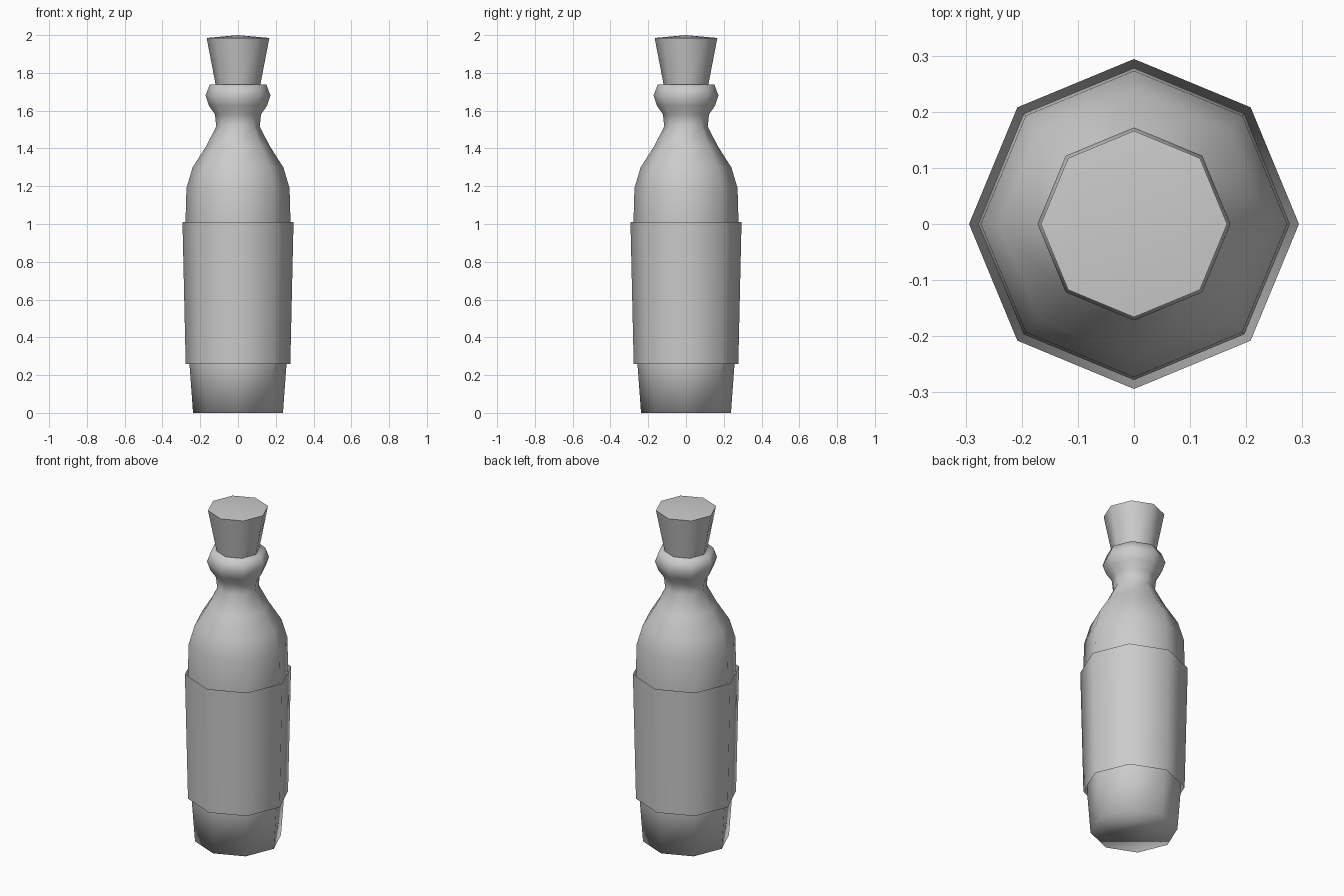
import bpy, bmesh
from math import cos, sin, pi, radians

if "Cube" in bpy.data.objects:
    bpy.data.objects.remove(bpy.data.objects["Cube"])

SIDES = 8


def lathe(name, profile, cap_bottom=False, cap_top=None, angle=50):
    """Revolve (radius, z) points into an eight-sided shell."""
    bm = bmesh.new()
    rings = [[bm.verts.new((r * cos(2 * pi * i / SIDES), r * sin(2 * pi * i / SIDES), z))
              for i in range(SIDES)] for r, z in profile]
    for low, high in zip(rings, rings[1:]):
        for i in range(SIDES):
            j = (i + 1) % SIDES
            bm.faces.new((low[i], low[j], high[j], high[i]))
    if cap_bottom:
        bm.faces.new(rings[0][::-1])
    if cap_top is not None:
        tip = bm.verts.new((0, 0, cap_top))
        for i in range(SIDES):
            bm.faces.new((rings[-1][i], rings[-1][(i + 1) % SIDES], tip))
    mesh = bpy.data.meshes.new(name)
    bm.to_mesh(mesh)
    bm.free()
    obj = bpy.data.objects.new(name, mesh)
    bpy.context.collection.objects.link(obj)
    bpy.ops.object.select_all(action='DESELECT')
    obj.select_set(True)
    bpy.context.view_layer.objects.active = obj
    bpy.ops.object.shade_smooth_by_angle(angle=radians(angle))
    return obj


# Glass bottle: tapered body, shoulder, neck and bulging lip
lathe("bottle_body", [
    (0.238, 0.0), (0.257, 0.26), (0.278, 1.01), (0.273, 1.19), (0.24, 1.30),
    (0.17, 1.41), (0.115, 1.515), (0.122, 1.58), (0.153, 1.625),
    (0.172, 1.68), (0.15, 1.738)], cap_bottom=True, cap_top=1.738, angle=95)

# Thin open label sleeve standing slightly off the body
lathe("label", [(0.277, 0.26), (0.294, 1.01)])

# Flared stopper with a slightly domed top
lathe("cork", [(0.118, 1.735), (0.166, 1.985)], cap_bottom=True, cap_top=2.0)
